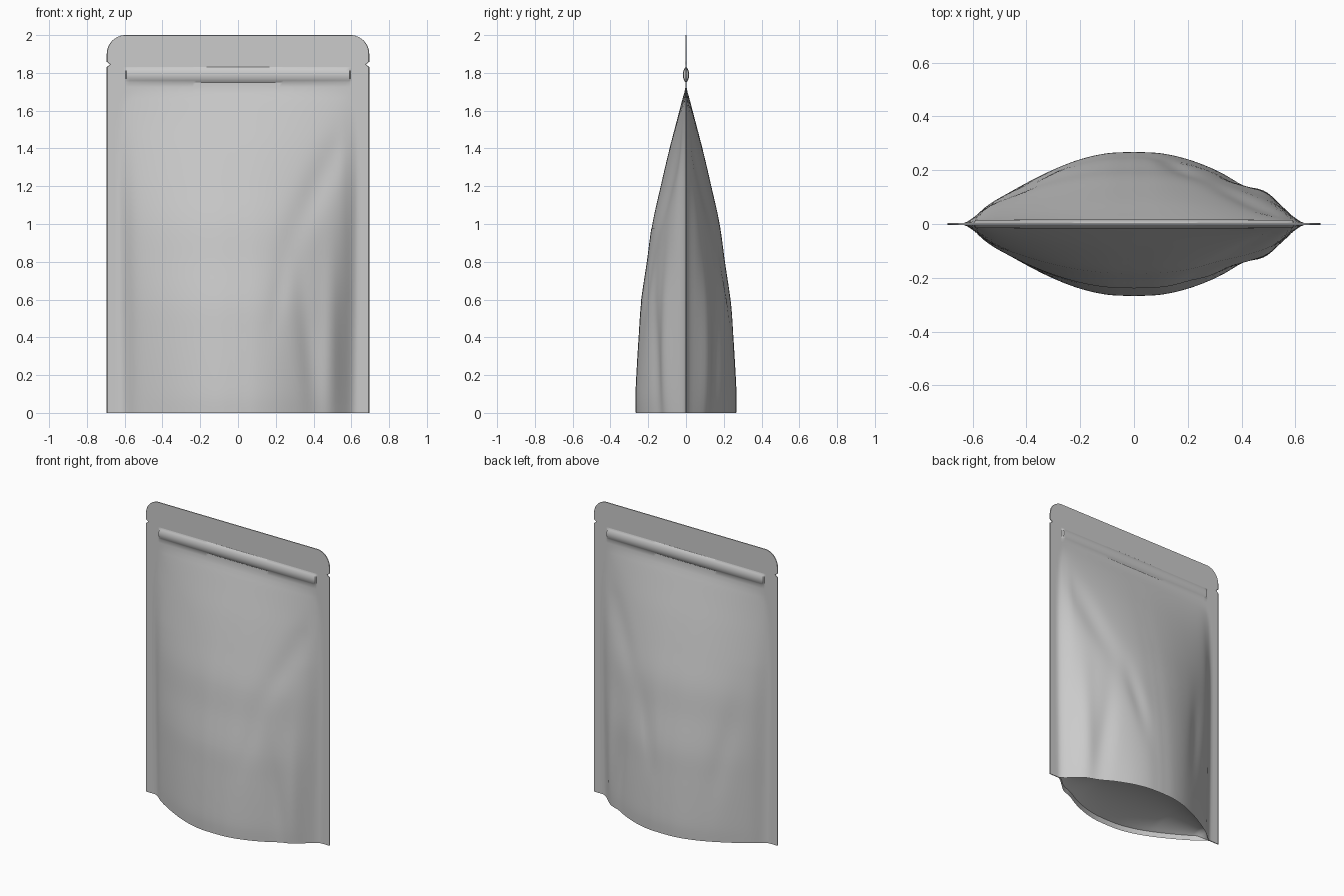
import bpy, bmesh
from math import sin, pi, exp, sqrt

if "Cube" in bpy.data.objects:
    bpy.data.objects.remove(bpy.data.objects["Cube"])

HALF_W, SEAL = 0.695, 0.59
SIDE = [(0, .266), (.08, .268), (.2, .263), (.4, .251), (.58, .238), (.8, .206), (1.0, .178),
        (1.2, .134), (1.4, .087), (1.55, .048), (1.65, .022), (1.725, .003), (1.8, .003), (2.1, .003)]
PLAN = [(0, 1), (.1, .98), (.2, .895), (.3, .75), (.4, .56), (.5, .34), (.55, .21),
        (.59, .08), (.62, .015), (.65, 0), (.8, 0)]


def curve(pts, t):
    """Smooth interpolation through a profile."""
    i = 0
    while i < len(pts) - 2 and t > pts[i + 1][0]:
        i += 1
    def slope(k):
        a, b = pts[max(k - 1, 0)], pts[min(k + 1, len(pts) - 1)]
        return (b[1] - a[1]) / (b[0] - a[0])
    (x0, y0), (x1, y1) = pts[i], pts[i + 1]
    h = x1 - x0
    s = (t - x0) / h
    return ((2*s**3 - 3*s*s + 1) * y0 + (s**3 - 2*s*s + s) * h * slope(i)
            + (3*s*s - 2*s**3) * y1 + (s**3 - s*s) * h * slope(i + 1))


def bump(x, z, cx, cz, sx, sz, lean=0):
    """Soft crease, optionally leaning sideways with height."""
    dx = x - cx - lean * (z - cz)
    return exp(-(dx / sx)**2 - ((z - cz) / sz)**2)


def depth(x, z, front):
    """Half thickness of the filled pouch."""
    a = abs(x)
    d = max(curve(SIDE, z), .003) * max(curve(PLAN, a), 0) ** (1 - .28 * min(z, 1.2))
    # creases in the film
    if a < .6 and z < 1.7:
        fade = min(1, (.6 - a) / .08) * min(1, (1.7 - z) / .3)
        w = (-.012 * bump(x, z, .37, .35, .05, .35, -.1) + .018 * bump(x, z, .49, .3, .05, .45)
             - .012 * bump(x, z, .42, 1.2, .08, .3, .45))
        if not front:
            w += -.01 * bump(x, z, .15, .65, .05, .22, .2) - .01 * bump(x, z, -.38, .6, .06, .3, -.15)
        else:
            w -= .006 * bump(x, z, .22, .65, .05, .2, .15)
        d += w * fade
    # press-to-close strip
    if 1.75 < z < 1.83 and a < .594:
        d += .014 * sin(pi * (z - 1.75) / .08) ** .7
    return max(d, .003)


def width(z):
    """Half width: tear notches and rounded top corners."""
    if abs(z - 1.845) < .014:
        return HALF_W - .018 * (1 - abs(z - 1.845) / .014)
    if z > 1.9:
        return HALF_W - .1 + sqrt(max(0, .01 - (z - 1.9)**2))
    return HALF_W


def make(name, grid):
    """Mesh from a grid of points, welded into one skin."""
    bm = bmesh.new()
    vs = [[bm.verts.new(p) for p in row] for row in grid]
    for r0, r1 in zip(vs, vs[1:]):
        for j in range(len(r0) - 1):
            bm.faces.new((r0[j], r0[j + 1], r1[j + 1], r1[j]))
    bmesh.ops.remove_doubles(bm, verts=bm.verts, dist=.0004)
    bmesh.ops.dissolve_degenerate(bm, edges=bm.edges, dist=.0002)
    bmesh.ops.recalc_face_normals(bm, faces=bm.faces)
    me = bpy.data.meshes.new(name)
    bm.to_mesh(me)
    bm.free()
    ob = bpy.data.objects.new(name, me)
    bpy.context.collection.objects.link(ob)
    bpy.ops.object.select_all(action='DESELECT')
    ob.select_set(True)
    bpy.context.view_layer.objects.active = ob
    bpy.ops.object.shade_smooth_by_angle(angle=.6)
    return ob


# columns: body positions, then seal fractions out to the edge
body = [-SEAL + 2 * SEAL * i / 64 for i in range(65)]
seal = [.06, .15, .28, .42, .6, .8, .97, 1]
cols = [(-1, t) for t in reversed(seal)] + [(0, x) for x in body] + [(1, t) for t in seal]
rows = [1.725 * i / 58 for i in range(59)] + [1.75 + .01 * i for i in range(9)]
rows += [1.831, 1.845, 1.859, 1.88] + [1.9 + .1 * sin(pi / 2 * i / 12) for i in range(13)]


def col_x(c, z):
    s, t = c
    return s * (SEAL + (width(z) - SEAL) * t) if s else t


# pouch: each column loops up the front, down the back and across the gusset
loops = []
for c in cols:
    edge = c[0] != 0 and c[1] == 1
    def wall(z, side):
        x = col_x(c, z)
        closed = edge or z > 1.9999
        return (x, 0 if closed else side * depth(x, z, side < 0), min(z, 2))
    loop = [wall(z, -1) for z in rows] + [wall(z, 1) for z in reversed(rows)]
    x = col_x(c, 0)
    df, db = depth(x, 0, True), depth(x, 0, False)
    h = 0 if edge else min(1, df / .05)
    for k in range(17):
        t = 1 - k / 8
        y = (db if t > 0 else df) * t * .985
        loop.append((x, 0 if edge else y, h * (.035 + .05 * (1 - t * t) * min(1, df / .2))))
    loop.append(loop[0])
    loops.append(loop)
make("pouch", loops)

# front label band, a thin sheet lying on the film
label = []
for i in range(25):
    z = .585 + .39 * i / 24
    label.append([(x, -depth(x, z, True) - .0015, z) for x in body])
make("front_label", label)
